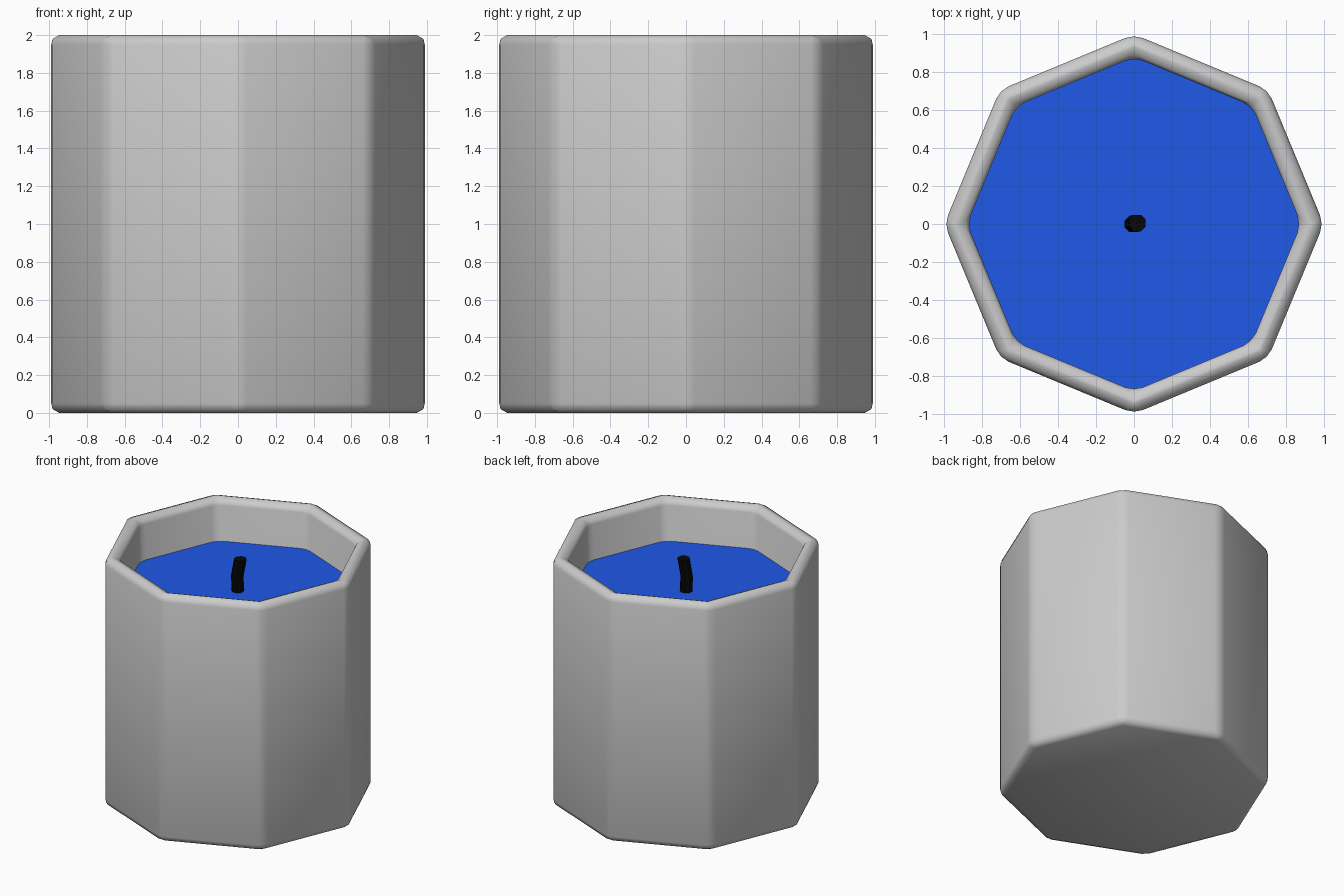
import bpy, bmesh
from math import cos, sin, pi

if "Cube" in bpy.data.objects:
    bpy.data.objects.remove(bpy.data.objects["Cube"])


def ring(bm, r, z, cx=0.0, cy=0.0, n=8, turn=0.0):
    return [bm.verts.new((cx + r * cos(2 * pi * i / n + turn),
                          cy + r * sin(2 * pi * i / n + turn), z)) for i in range(n)]


def loft(name, sections, color=None, bevel=0.0, turn=0.0):
    """Skin a closed solid through (radius, z, cx, cy) octagon sections."""
    bm = bmesh.new()
    rings = [ring(bm, *s, turn=turn) for s in sections]
    for a, b in zip(rings, rings[1:]):
        for i in range(8):
            j = (i + 1) % 8
            bm.faces.new((a[i], a[j], b[j], b[i]))
    bm.faces.new(rings[0][::-1])
    bm.faces.new(rings[-1])
    bmesh.ops.recalc_face_normals(bm, faces=bm.faces)
    mesh = bpy.data.meshes.new(name)
    bm.to_mesh(mesh)
    bm.free()
    obj = bpy.data.objects.new(name, mesh)
    bpy.context.collection.objects.link(obj)
    if bevel:
        mod = obj.modifiers.new("soft_edges", 'BEVEL')
        mod.width = bevel
        mod.segments = 2
        mod.limit_method = 'ANGLE'
        mesh.polygons.foreach_set("use_smooth", [True] * len(mesh.polygons))
    if color:
        mat = bpy.data.materials.new(name + "_colour")
        mat.diffuse_color = color
        mat.use_nodes = True
        mat.node_tree.nodes["Principled BSDF"].inputs["Base Color"].default_value = mat.diffuse_color
        mesh.materials.append(mat)
    return obj


# Octagonal jar: outside wall, rim, inside wall, cavity floor
loft("jar", [(1.0, 0), (1.0, 2.0), (0.88, 2.0), (0.88, 0.12)], bevel=0.05)

# Wax fill, edges sunk slightly into the jar wall
loft("wax", [(0.89, 0.11), (0.89, 1.66)], color=(0.013, 0.1, 0.8, 1))

# Wick with a slight bend
loft("wick", [(0.047, 1.6, 0.0, 0.0), (0.047, 1.78, -0.006, 0.0),
              (0.047, 1.92, 0.018, 0.005)],
     color=(0.002, 0.002, 0.002, 1), turn=pi / 8)
